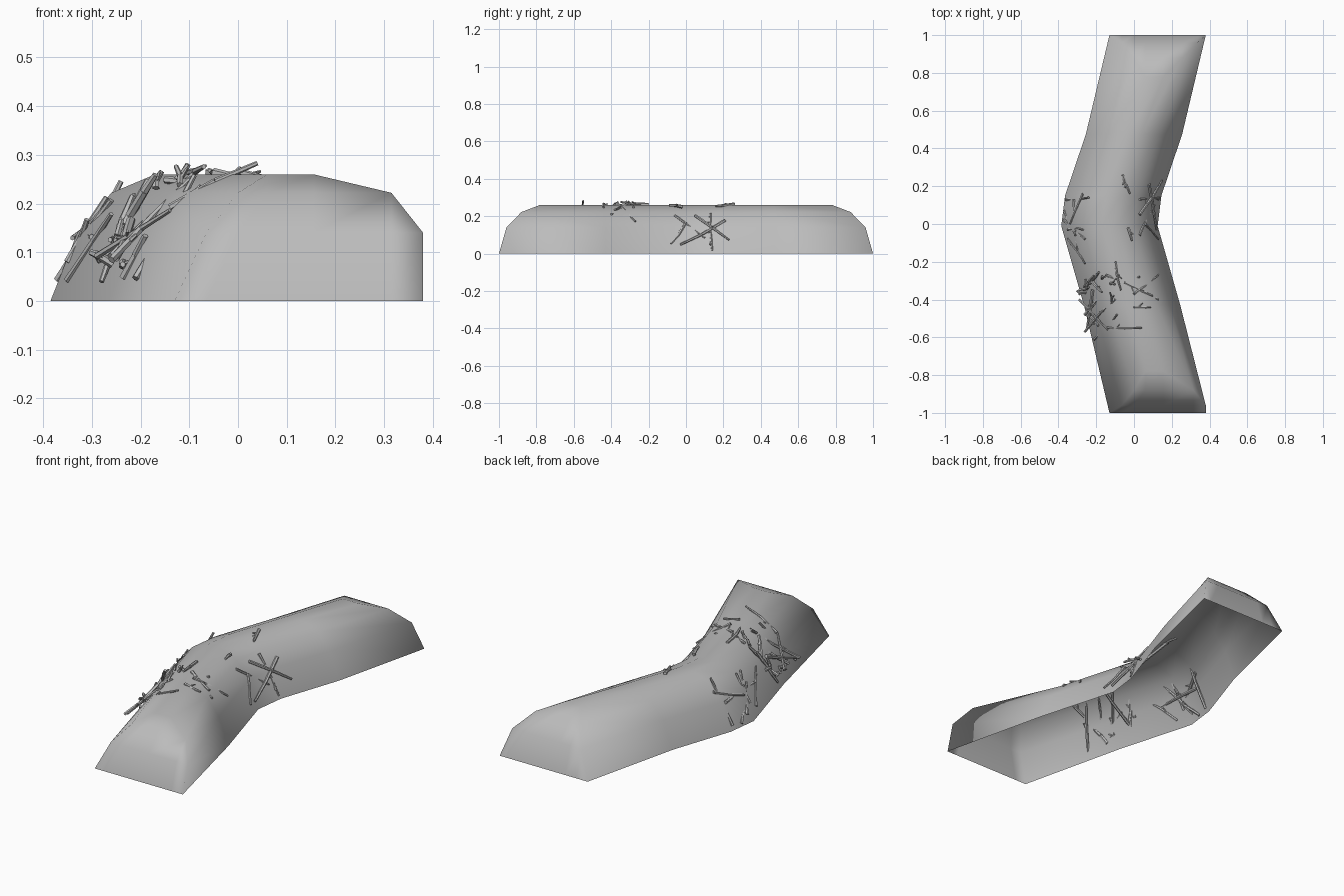
import bpy, bmesh, random
from mathutils import Vector
from mathutils.bvhtree import BVHTree

random.seed(4)
if "Cube" in bpy.data.objects:
    bpy.data.objects.remove(bpy.data.objects["Cube"])


def make_material(name, rgb):
    mat = bpy.data.materials.new(name)
    mat.use_nodes = True
    mat.diffuse_color = (*rgb, 1)
    mat.node_tree.nodes["Principled BSDF"].inputs["Base Color"].default_value = (*rgb, 1)
    return mat


def make_object(name, bm, mat):
    mesh = bpy.data.meshes.new(name)
    bm.to_mesh(mesh)
    mesh.materials.append(mat)
    obj = bpy.data.objects.new(name, mesh)
    bpy.context.collection.objects.link(obj)
    return obj


grey = make_material("plain grey", (0.5, 0.5, 0.5))

# Profile shared by the long sides and the sloped ends
HEIGHT = (0, 0.14, 0.222, 0.26)
INSET = (0, 0.055, 0.125, 0.215)
HALF = 0.255
END_Y = (1, 0.96, 0.88, 0.78)
END_LEFT = (-0.13, -0.065, 0, 0.06)
END_RIGHT = {1: (0.38, 0.335, 0.255, 0.155), -1: (0.38, 0.38, 0.315, 0.155)}
BENDS = ((-0.43, -0.01), (-0.01, -0.13), (0.15, -0.11), (0.475, 0))


def end_station(i, sign):
    """Row of points across a rounded end; side rows stop at the hip."""
    row = []
    for xs, order in ((END_LEFT, range(4)), (END_RIGHT[sign], reversed(range(4)))):
        for j in order:
            k = min(i, j)
            row.append((xs[j], sign * END_Y[k], HEIGHT[k]))
    return row


def bend_station(y, centre):
    left = [(centre - HALF + INSET[j], y, HEIGHT[j]) for j in range(4)]
    right = [(centre + HALF - INSET[j], y, HEIGHT[j]) for j in reversed(range(4))]
    return left + right


# Bent hollow mound, open underneath
stations = [end_station(i, -1) for i in range(4)]
stations += [bend_station(y, c) for y, c in BENDS]
stations += [end_station(i, 1) for i in reversed(range(4))]
bm = bmesh.new()
grid = [[bm.verts.new(p) for p in row] for row in stations]
for a, b in zip(grid, grid[1:]):
    for j in range(len(a) - 1):
        bm.faces.new((a[j], a[j + 1], b[j + 1], b[j]))
bmesh.ops.remove_doubles(bm, verts=bm.verts, dist=0.0005)
bmesh.ops.recalc_face_normals(bm, faces=bm.faces)
if sum(f.normal.z for f in bm.faces) < 0:
    bmesh.ops.reverse_faces(bm, faces=bm.faces)
surface = BVHTree.FromBMesh(bm)
mound = make_object("mound_shell", bm, grey)
mound.data.shade_smooth()
bm.free()


# Sticks scattered on the mound
def on_surface(x, y, lift):
    hit = surface.ray_cast(Vector((x, y, 1)), Vector((0, 0, -1)))[0]
    return Vector((x, y, (hit.z if hit else 0.08) + lift))


def add_rod(bm, a, b, r1, r2):
    axis = b - a
    matrix = axis.to_track_quat("Z", "Y").to_matrix().to_4x4()
    matrix.translation = (a + b) / 2
    bmesh.ops.create_cone(bm, cap_ends=True, segments=6, radius1=r1, radius2=r2,
                          depth=axis.length, matrix=matrix)


def add_stick(bm, a, b):
    """Slightly bent tapering stick with a short side twig."""
    r = random.uniform(0.007, 0.01)
    jog = Vector([random.uniform(-0.007, 0.007) for _ in range(3)])
    mid = a.lerp(b, 0.55) + jog
    add_rod(bm, a, mid, r, r * 0.9)
    add_rod(bm, mid, b, r * 0.9, r * 0.65)
    side = (b - a).normalized().cross(Vector((0, 0, 1))) * random.choice((-1, 1))
    twig = (side + (b - a).normalized() + Vector((0, 0, 0.5))).normalized()
    start = a.lerp(mid, random.uniform(0.4, 0.9))
    add_rod(bm, start, start + twig * random.uniform(0.02, 0.035), r * 0.6, r * 0.4)


# Plan ends of each stick in hundredths
CLUSTERS = {
    "front_sticks": (
        (-29, -35, 3, -28), (-10, -20, -7, -35), (-15, -27, 13, -40), (0, -37, 13, -27),
        (-26, -48, -8, -27), (-29, -40, -14, -56), (-22, -35, -25, -56), (-14, -55, 4, -55),
        (-26, -57, -10, -40), (-21, -61, -9, -48), (-5, -31, 10, -38), (0, -44, 9, -44)),
    "right_side_sticks": (
        (-36, 13, -24, 14), (-37, 7, -31, -6), (-35, -8, -26, -21), (-27, 16, -34, 0),
        (-37, 2, -26, -8), (-32, 13, -30, -14), (-35, -3, -27, -3)),
    "left_side_sticks": (
        (-6, 26, -2, 16), (-5, 20, 13, 13), (3, 5, 15, 23), (8, 21, 12, -3),
        (3, -6, 11, 10), (-3, -2, -1, -9), (6, 0, 13, -8), (3, 13, 14, 14)),
}
for name, sticks in CLUSTERS.items():
    bm = bmesh.new()
    for x1, y1, x2, y2 in sticks:
        add_stick(bm, on_surface(x1 / 100, y1 / 100, random.uniform(0, 0.015)),
                  on_surface(x2 / 100, y2 / 100, random.uniform(0.005, 0.025)))
    # Loose extra sticks thicken the front pile
    if name == "front_sticks":
        for _ in range(12):
            x, y = random.uniform(-0.27, -0.1), random.uniform(-0.55, -0.28)
            dx, dy = random.uniform(-0.06, 0.06), random.uniform(-0.07, 0.07)
            add_stick(bm, on_surface(x, y, 0.005),
                      on_surface(x + dx, y + dy, random.uniform(0.01, 0.05)))
    obj = make_object(name, bm, grey)
    bm.free()
    bpy.context.view_layer.objects.active = obj
    obj.select_set(True)
    bpy.ops.object.shade_smooth_by_angle()
    obj.select_set(False)
